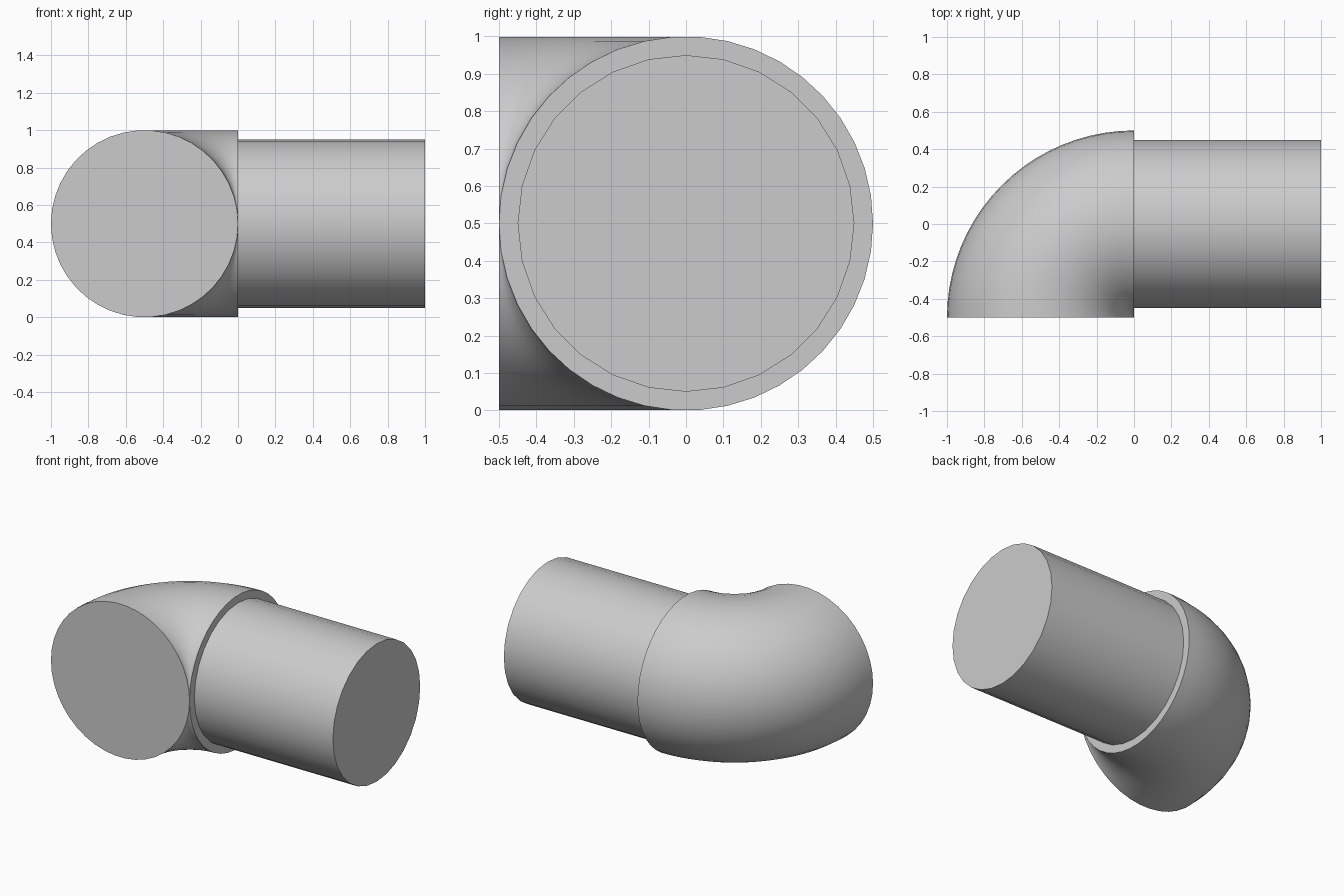
import bpy
import bmesh
from math import pi
from mathutils import Matrix, Vector

cube = bpy.data.objects.get("Cube")
if cube:
    bpy.data.objects.remove(cube, do_unlink=True)

grey = bpy.data.materials.new("light_grey")
grey.use_nodes = True
colour = (0.6, 0.6, 0.6, 1)
grey.diffuse_color = colour
grey.node_tree.nodes["Principled BSDF"].inputs["Base Color"].default_value = colour

AXIS_HEIGHT = 0.5
ELBOW_RADIUS = 0.5
PIPE_RADIUS = 0.45
PIPE_LENGTH = 1.0


def ring(bm, radius, sides):
    """Capped circle facing along x, centred on the pipe axis."""
    place = Matrix.Translation((0, 0, AXIS_HEIGHT)) @ Matrix.Rotation(pi / 2, 4, "Y") @ Matrix.Rotation(pi / 2, 4, "Z")
    verts = [bm.verts.new(place @ (Matrix.Rotation(2 * pi * i / sides, 4, "Z") @ Vector((-radius, 0, 0))))
             for i in range(sides)]
    return bm.faces.new(verts)


def finish(bm, name):
    bmesh.ops.remove_doubles(bm, verts=bm.verts, dist=0.0005)
    bmesh.ops.recalc_face_normals(bm, faces=bm.faces)
    mesh = bpy.data.meshes.new(name)
    bm.to_mesh(mesh)
    bm.free()
    mesh.materials.append(grey)
    obj = bpy.data.objects.new(name, mesh)
    bpy.context.collection.objects.link(obj)
    bpy.ops.object.select_all(action="DESELECT")
    obj.select_set(True)
    bpy.context.view_layer.objects.active = obj
    bpy.ops.object.shade_smooth_by_angle(angle=pi / 6)


# Elbow: a circle swept a quarter turn about its innermost point
bm = bmesh.new()
cap = ring(bm, ELBOW_RADIUS, 42)
edges = list(cap.edges)
swept = bmesh.ops.spin(bm, geom=list(cap.verts) + edges, cent=(0, -ELBOW_RADIUS, AXIS_HEIGHT),
                       axis=(0, 0, 1), dvec=(0, 0, 0), angle=pi / 2, steps=20)
end_edges = [e for e in swept["geom_last"] if isinstance(e, bmesh.types.BMEdge)]
bmesh.ops.contextual_create(bm, geom=end_edges)
finish(bm, "elbow")

# Straight pipe leaving the elbow's side opening
bm = bmesh.new()
cap = ring(bm, PIPE_RADIUS, 28)
copy = bmesh.ops.extrude_face_region(bm, geom=[cap], use_keep_orig=True)
bmesh.ops.translate(bm, vec=(PIPE_LENGTH, 0, 0),
                    verts=[v for v in copy["geom"] if isinstance(v, bmesh.types.BMVert)])
finish(bm, "straight_pipe")
